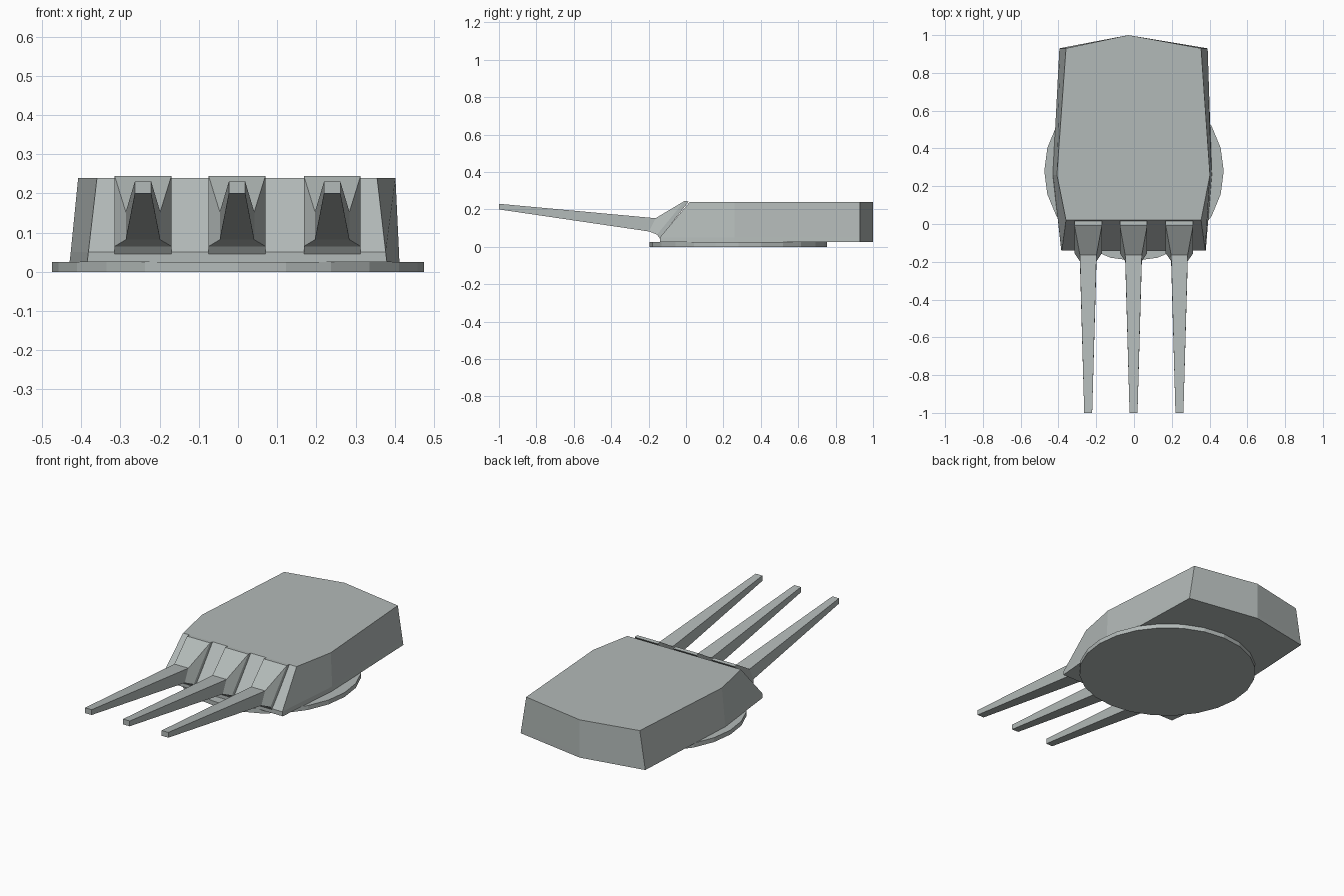
import bpy
import bmesh

if "Cube" in bpy.data.objects:
    bpy.data.objects.remove(bpy.data.objects["Cube"], do_unlink=True)

# One painted-metal colour for the whole turret
grey = bpy.data.materials.new("naval grey")
grey.use_nodes = True
colour = (0.45, 0.49, 0.48, 1)
grey.diffuse_color = colour
grey.node_tree.nodes["Principled BSDF"].inputs["Base Color"].default_value = colour


def finish(name, bm, location=(0, 0, 0)):
    bmesh.ops.recalc_face_normals(bm, faces=bm.faces)
    mesh = bpy.data.meshes.new(name)
    bm.to_mesh(mesh)
    bm.free()
    mesh.materials.append(grey)
    obj = bpy.data.objects.new(name, mesh)
    obj.location = location
    bpy.context.collection.objects.link(obj)
    return obj


def loft(name, rings, location=(0, 0, 0)):
    """Skin matching closed rings and cap both ends."""
    bm = bmesh.new()
    loops = [[bm.verts.new(p) for p in ring] for ring in rings]
    for a, b in zip(loops, loops[1:]):
        for i in range(len(a)):
            j = (i + 1) % len(a)
            bm.faces.new((a[i], a[j], b[j], b[i]))
    bm.faces.new(loops[0])
    bm.faces.new(loops[-1])
    return finish(name, bm, location)


# Round base ring
bm = bmesh.new()
bmesh.ops.create_cone(bm, cap_ends=True, segments=24, radius1=0.475,
                      radius2=0.475, depth=0.025)
finish("base_ring", bm, (0, 0.28, 0.0125))


# Armoured house: lip, sloped face, flared sides and pointed rear
def outline(z, front_y, front, middle, back):
    return [(front[0], front_y, z), (front[1], front_y, z),
            (middle[1], 0.26, z), (back[1], 0.93, z),
            (-0.03, 1.0, z), (back[0], 0.93, z), (middle[0], 0.26, z)]


loft("turret_house", [
    outline(0.025, -0.14, (-0.385, 0.38), (-0.43, 0.412), (-0.395, 0.39)),
    outline(0.05, -0.14, (-0.382, 0.377), (-0.427, 0.411), (-0.391, 0.386)),
    outline(0.24, 0.02, (-0.36, 0.355), (-0.408, 0.402), (-0.36, 0.355)),
])


# Guns: backing plate, tapered mantlet and square tapered barrel
def section(half, top, bottom):
    return [(-half, *top), (half, *top), (half, *bottom), (-half, *bottom)]


plate_back = section(0.0725, (0.015, 0.243), (-0.14, 0.045))
plate_front = section(0.0725, (-0.008, 0.245), (-0.155, 0.065))
root = section(0.044, (-0.163, 0.153), (-0.197, 0.082))
muzzle = section(0.021, (-1.0, 0.23), (-1.0, 0.2))
for side, x in (("right", -0.2425), ("centre", -0.0025), ("left", 0.2405)):
    loft(side + "_mantlet", [plate_back, plate_front, root], (x, 0, 0))
    loft(side + "_barrel", [root, muzzle], (x, 0, 0))
